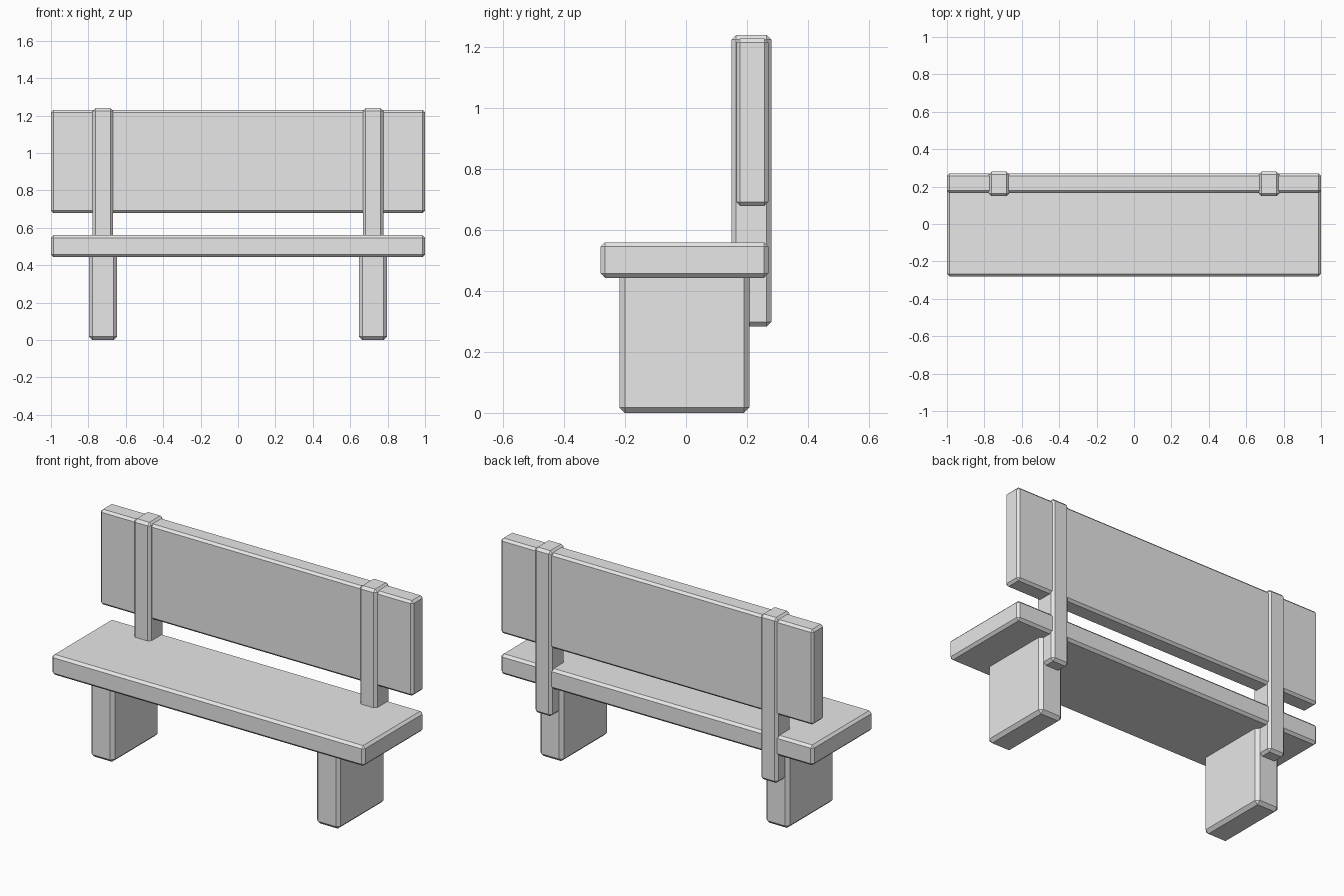
import bpy
import bmesh
from mathutils import Vector

cube = bpy.data.objects.get("Cube")
if cube:
    bpy.data.objects.remove(cube, do_unlink=True)

# Single plain grey for the whole bench
grey = bpy.data.materials.new("light_grey")
grey.use_nodes = True
grey.diffuse_color = (0.8, 0.8, 0.8, 1)
grey.node_tree.nodes["Principled BSDF"].inputs["Base Color"].default_value = (0.8, 0.8, 0.8, 1)


def chamfered_block(name, low, high, chamfer):
    """Box between two corners with flat chamfered edges."""
    low, high = Vector(low), Vector(high)
    bm = bmesh.new()
    bmesh.ops.create_cube(bm, size=1)
    bmesh.ops.scale(bm, vec=high - low, verts=bm.verts)
    bmesh.ops.bevel(bm, geom=bm.edges[:], offset=chamfer, segments=1,
                    profile=0.5, affect='EDGES')
    mesh = bpy.data.meshes.new(name)
    bm.to_mesh(mesh)
    bm.free()
    mesh.materials.append(grey)
    obj = bpy.data.objects.new(name, mesh)
    obj.location = (low + high) / 2
    bpy.context.collection.objects.link(obj)
    return obj


# Long planks
chamfered_block("seat", (-1, -0.28, 0.443), (1, 0.27, 0.56), 0.014)
chamfered_block("backrest", (-1, 0.165, 0.679), (1, 0.27, 1.229), 0.013)

# Slab legs and back posts, one of each per side
for side, sign in (("left", 1), ("right", -1)):
    for part, x, half, y0, y1, z0, z1, chamfer in (
            ("leg", 0.722, 0.075, -0.219, 0.208, 0, 0.5, 0.018),
            ("back_post", 0.722, 0.055, 0.149, 0.28, 0.284, 1.24, 0.015)):
        chamfered_block(f"{side}_{part}", (sign * x - half, y0, z0),
                        (sign * x + half, y1, z1), chamfer)
